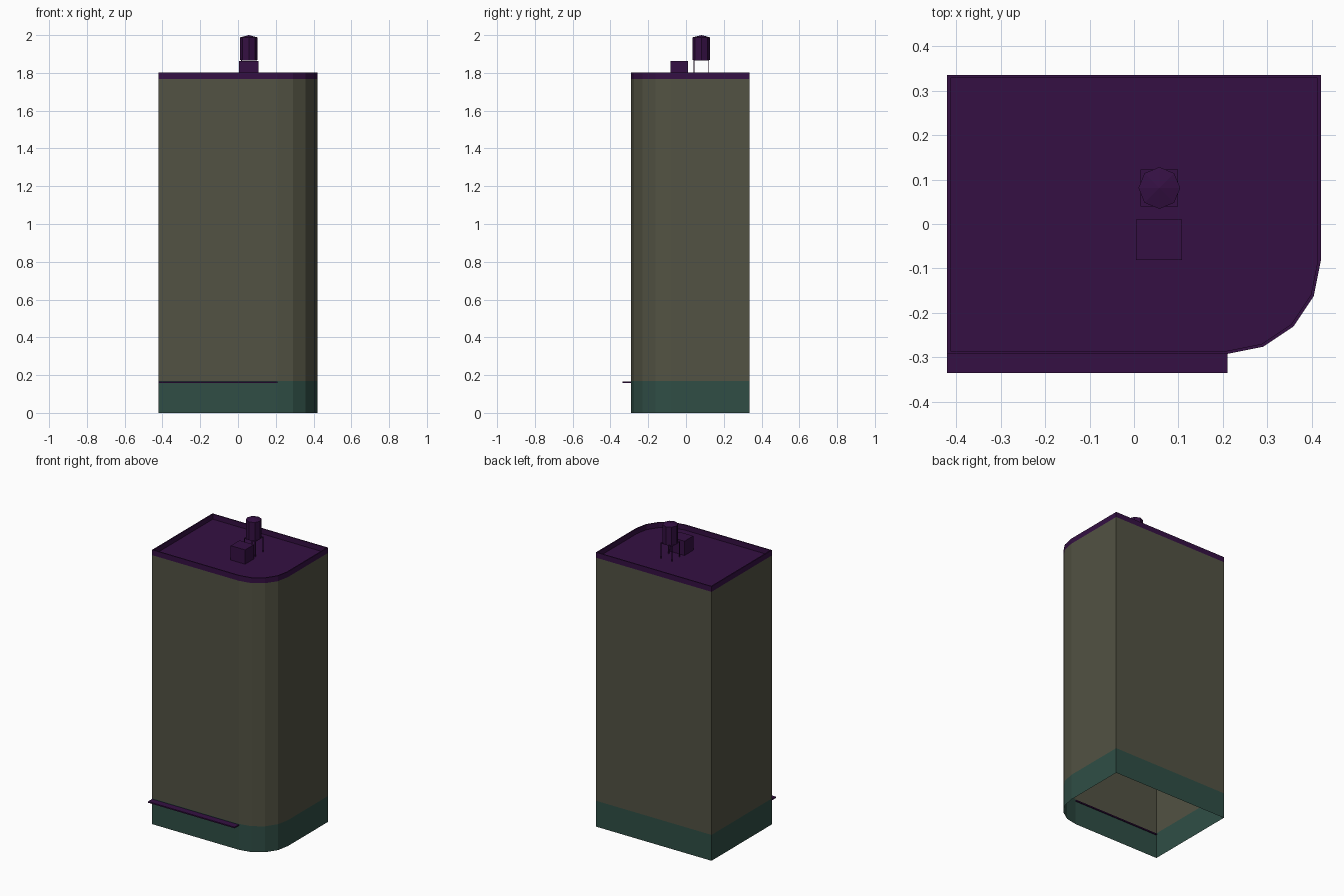
import bpy, bmesh, math
from mathutils import Matrix, Vector

if "Cube" in bpy.data.objects:
    bpy.data.objects.remove(bpy.data.objects["Cube"])


def material(name, rgb):
    m = bpy.data.materials.new(name)
    m.diffuse_color = (*rgb, 1)
    m.use_nodes = True
    m.node_tree.nodes["Principled BSDF"].inputs["Base Color"].default_value = m.diffuse_color
    return m


STONE = material("stone", (0.085, 0.085, 0.056))
TEAL = material("teal", (0.029, 0.076, 0.06))
PURPLE = material("purple", (0.035, 0.005, 0.056))


def finish(name, bm, mat, recalc=True):
    if recalc:
        bmesh.ops.recalc_face_normals(bm, faces=bm.faces)
    me = bpy.data.meshes.new(name)
    bm.to_mesh(me)
    bm.free()
    me.materials.append(mat)
    ob = bpy.data.objects.new(name, me)
    bpy.context.collection.objects.link(ob)
    return ob


def footprint(inset=0.0):
    """Plan outline, counter-clockwise, with one rounded front corner."""
    x, y0, y1, r = 0.42 - inset, -0.292 + inset, 0.335 - inset, 0.21 - inset
    pts = [(-x, y1), (-x, y0)]
    for i in range(5):
        a = math.radians(-90 + 22.5 * i)
        pts.append((0.21 + r * math.cos(a), y0 + r + r * math.sin(a)))
    return pts + [(x, y1)]


def shell(name, rings, mat, cap=False):
    """Open wall bridging successive (inset, z) rings, optionally closed at the end."""
    bm = bmesh.new()
    loops = [[bm.verts.new((x, y, z)) for x, y in footprint(i)] for i, z in rings]
    for a, b in zip(loops, loops[1:]):
        for k in range(len(a)):
            n = (k + 1) % len(a)
            bm.faces.new((a[k], a[n], b[n], b[k]))
    if cap:
        bm.faces.new(loops[-1])
    return finish(name, bm, mat, recalc=False)


def box(name, lo, hi, mat):
    lo, hi = Vector(lo), Vector(hi)
    bm = bmesh.new()
    bmesh.ops.create_cube(bm, size=1, matrix=Matrix.Translation((lo + hi) / 2)
                          @ Matrix.Diagonal((*(hi - lo), 1)))
    return finish(name, bm, mat)


# Building walls, open underneath
shell("base_wall", [(0, 0), (0, 0.17)], TEAL)
shell("main_wall", [(0, 0.17), (0, 1.767)], STONE)

# Parapet with sunken roof
shell("roof_parapet", [(0, 1.767), (0, 1.802), (0.007, 1.802), (0.007, 1.768)], PURPLE, cap=True)

# Ledge above the street front
box("front_ledge", (-0.42, -0.335, 0.157), (0.21, -0.285, 0.165), PURPLE)

# Rooftop hut
box("roof_hut", (0.004, -0.081, 1.768), (0.108, 0.01, 1.862), PURPLE)

# Water tank with shallow conical lid on four legs
cx, cy = 0.057, 0.081
bm = bmesh.new()
rings = [[bm.verts.new((cx + 0.047 * math.cos(k * math.pi / 4),
                        cy + 0.047 * math.sin(k * math.pi / 4), z)) for k in range(8)]
         for z in (1.868, 1.988)]
apex = bm.verts.new((cx, cy, 2.0))
bm.faces.new(rings[0][::-1])
for k in range(8):
    n = (k + 1) % 8
    bm.faces.new((rings[0][k], rings[0][n], rings[1][n], rings[1][k]))
    bm.faces.new((rings[1][k], rings[1][n], apex))
finish("water_tank", bm, PURPLE)
box("tank_platform", (cx - 0.042, cy - 0.042, 1.866), (cx + 0.042, cy + 0.042, 1.869), PURPLE)
for i, (sx, sy) in enumerate([(-1, -1), (1, -1), (1, 1), (-1, 1)]):
    lx, ly = cx + sx * 0.0395, cy + sy * 0.0395
    box(f"tank_leg_{i + 1}", (lx - 0.0025, ly - 0.0025, 1.768),
        (lx + 0.0025, ly + 0.0025, 1.866), PURPLE)
